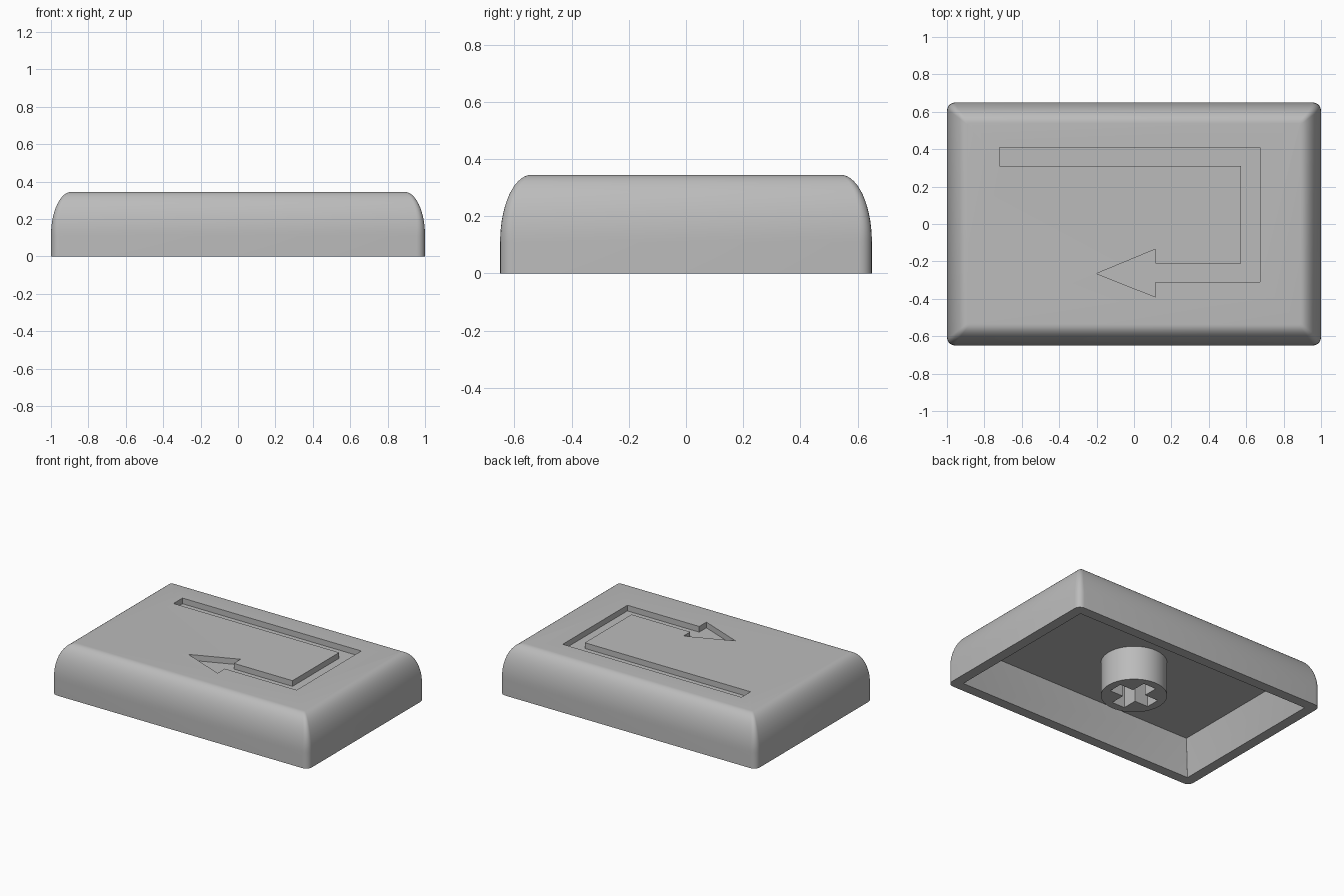
import bpy, bmesh, math

cube = bpy.data.objects.get("Cube")
if cube:
    bpy.data.objects.remove(cube, do_unlink=True)

grey = bpy.data.materials.new("light grey plastic")
grey.use_nodes = True
COLOUR = (0.5, 0.5, 0.5, 1)
grey.diffuse_color = COLOUR
grey.node_tree.nodes["Principled BSDF"].inputs["Base Color"].default_value = COLOUR


def rounded_rect(hx, hy, r, seg=5):
    """Counter-clockwise outline with rounded corners."""
    pts = []
    for i, (sx, sy) in enumerate([(1, 1), (-1, 1), (-1, -1), (1, -1)]):
        for k in range(seg + 1):
            a = (i + k / seg) * math.pi / 2
            pts.append((sx * (hx - r) + r * math.cos(a), sy * (hy - r) + r * math.sin(a)))
    return pts


def loft(name, rings):
    """Skin a stack of (outline, z) rings and cap both ends."""
    bm = bmesh.new()
    loops = [[bm.verts.new((x, y, z)) for x, y in pts] for pts, z in rings]
    for a, b in zip(loops, loops[1:]):
        n = len(a)
        for i in range(n):
            j = (i + 1) % n
            bm.faces.new((a[i], a[j], b[j], b[i]))
    bm.faces.new(loops[0][::-1])
    bm.faces.new(loops[-1])
    bmesh.ops.recalc_face_normals(bm, faces=bm.faces)
    mesh = bpy.data.meshes.new(name)
    bm.to_mesh(mesh)
    bm.free()
    ob = bpy.data.objects.new(name, mesh)
    bpy.context.collection.objects.link(ob)
    mesh.materials.append(grey)
    return ob


def activate(ob):
    bpy.ops.object.select_all(action="DESELECT")
    ob.select_set(True)
    bpy.context.view_layer.objects.active = ob


def carve(ob, cutter):
    """Subtract the cutter, then discard it."""
    cutter.hide_render = True
    mod = ob.modifiers.new("carve", "BOOLEAN")
    mod.operation = "DIFFERENCE"
    mod.solver = "EXACT"
    mod.object = cutter
    activate(ob)
    bpy.ops.object.modifier_apply(modifier=mod.name)
    bpy.data.objects.remove(cutter, do_unlink=True)


def smooth(ob):
    activate(ob)
    bpy.ops.object.shade_smooth_by_angle(angle=math.radians(35))


HX, HY, TOP, CEILING = 1.0, 0.65, 0.345, 0.24
SHOULDER, FILLET, ENGRAVE = 0.11, 0.11, 0.04
STEPS = 14

# Hollow cap: tapered cavity, flat rim, straight sides, elliptical shoulder
rings = [(rounded_rect(HX - 0.13, HY - 0.13, 0.002), CEILING),
         (rounded_rect(HX - 0.072, HY - 0.072, 0.002), 0)]
rings.append((rounded_rect(HX, HY, 0.045), 0))
for k in range(STEPS + 1):
    a = k / STEPS * math.pi / 2
    inset = FILLET * (1 - math.cos(a))
    radius = 0.045 - 0.035 * k / STEPS
    rings.append((rounded_rect(HX - inset, HY - inset, radius),
                  SHOULDER + (TOP - SHOULDER) * math.sin(a)))
cap = loft("key_cap", rings)

# Engraved bent arrow on the top
arrow = [(-0.72, 0.41), (-0.72, 0.31), (0.572, 0.31), (0.572, -0.21), (0.114, -0.21),
         (0.114, -0.135), (-0.2, -0.265), (0.114, -0.39), (0.114, -0.31),
         (0.674, -0.31), (0.674, 0.41)]
carve(cap, loft("arrow_cutter", [(arrow, TOP - ENGRAVE), (arrow, TOP + 0.1)]))
smooth(cap)

# Mounting stem with a cross-shaped socket
circle = [(0.21 * math.cos(t * math.tau / 64), 0.21 * math.sin(t * math.tau / 64))
          for t in range(64)]
stem = loft("stem", [(circle, 0), (circle, CEILING + 0.01)])
L, W = 0.155, 0.05
cross = [(L, -W), (L, W), (W, W), (W, L), (-W, L), (-W, W),
         (-L, W), (-L, -W), (-W, -W), (-W, -L), (W, -L), (W, -W)]
carve(stem, loft("socket_cutter", [(cross, -0.1), (cross, CEILING - 0.002)]))
smooth(stem)
